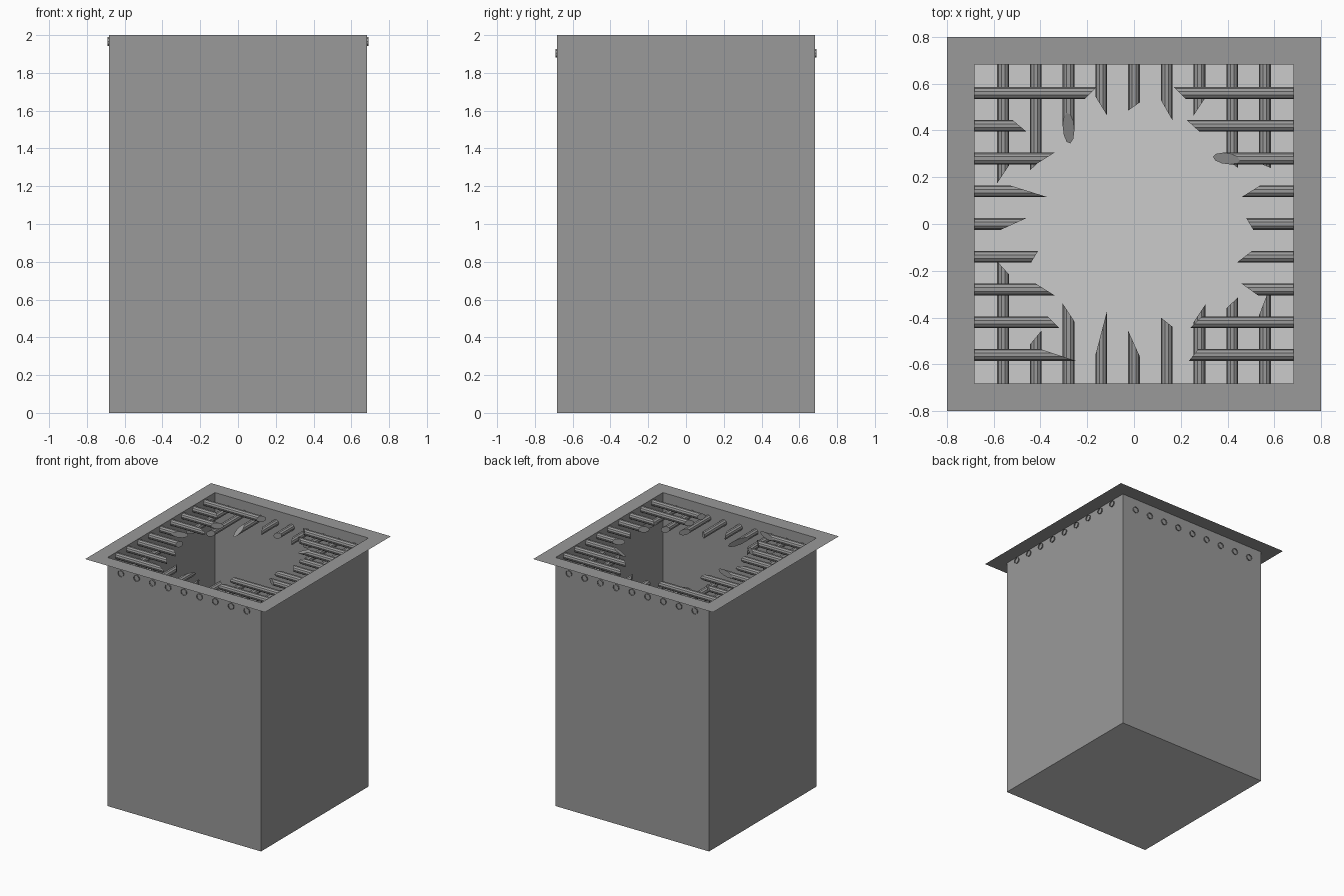
import bpy, bmesh, math

if "Cube" in bpy.data.objects:
    bpy.data.objects.remove(bpy.data.objects["Cube"])

HALF, RIM, TOP = 0.683, 0.8, 2.0      # shaft half width, rim half width, height
BAR_R, BAR_SIDES, OUTER = 0.025, 10, 0.692
PITCH = 0.14

dark = bpy.data.materials.new("dark_metal")
dark.diffuse_color = (0.32, 0.32, 0.32, 1)
dark.use_nodes = True
dark.node_tree.nodes["Principled BSDF"].inputs["Base Color"].default_value = dark.diffuse_color


def finish(name, bm, mat=dark):
    mesh = bpy.data.meshes.new(name)
    bm.to_mesh(mesh)
    bm.free()
    if mat:
        mesh.materials.append(mat)
    ob = bpy.data.objects.new(name, mesh)
    bpy.context.collection.objects.link(ob)
    return ob


def square(bm, half, z):
    return [bm.verts.new((sx * half, sy * half, z))
            for sx, sy in ((-1, -1), (1, -1), (1, 1), (-1, 1))]


# Pale floor of the shaft
bm = bmesh.new()
bm.faces.new(square(bm, HALF, 0)[::-1])
finish("floor", bm, None)

# Dark sheet walls
bm = bmesh.new()
low, high = square(bm, HALF, 0), square(bm, HALF, TOP)
for i in range(4):
    j = (i + 1) % 4
    bm.faces.new((low[i], low[j], high[j], high[i]))
finish("walls", bm)

# Flat rim around the opening
bm = bmesh.new()
inner, outer = square(bm, HALF, TOP), square(bm, RIM, TOP)
for i in range(4):
    j = (i + 1) % 4
    bm.faces.new((outer[i], outer[j], inner[j], inner[i]))
finish("rim", bm)


def broken_bars(name, along_x, side, z, ends):
    """Row of bars from one wall; each ends in a slanted break, wall end open.
    ends: distance from centre at the low edge, the high edge, optional upward slant."""
    bm = bmesh.new()
    for k, (lo, hi, *slant) in enumerate(ends):
        across = (k - 4) * PITCH
        tilt = slant[0] if slant else 0.0
        rings = ([], [])
        for s in range(BAR_SIDES):
            a = math.tau * s / BAR_SIDES
            u, v = math.cos(a), math.sin(a)
            tip = (lo + hi) / 2 + (hi - lo) / 2 * u + tilt * v
            for ring, d in zip(rings, (OUTER, tip)):
                p, q = side * d, across + u * BAR_R
                x, y = (p, q) if along_x else (q, p)
                ring.append(bm.verts.new((x, y, z + v * BAR_R)))
        for s in range(BAR_SIDES):
            t = (s + 1) % BAR_SIDES
            bm.faces.new((rings[0][s], rings[0][t], rings[1][t], rings[1][s]))
        bm.faces.new(rings[1])
    bmesh.ops.recalc_face_normals(bm, faces=bm.faces)
    finish(name, bm)


# Upper layer of bars, running left-right (listed front to back)
broken_bars("left_bars", True, -1, 1.967, [
    (.25, .40), (.32, .37), (.34, .42), (.44, .41), (.57, .46),
    (.37, .53), (.42, .34), (.46, .52), (.21, .16)])
broken_bars("right_bars", True, 1, 1.967, [
    (.235, .275), (.24, .29), (.53, .46), (.44, .505), (.51, .48),
    (.46, .54), (.41, .38, .055), (.28, .225), (.22, .17)])

# Lower layer of bars, running front-back (listed left to right)
broken_bars("front_bars", False, -1, 1.904, [
    (.16, .215), (.515, .455), (.34, .417), (.56, .37), (.456, .567),
    (.40, .44), (.42, .344), (.36, .314), (.39, .26)])
broken_bars("back_bars", False, 1, 1.904, [
    (.175, .25), (.23, .275), (.42, .40, .065), (.545, .464), (.485, .52),
    (.53, .443), (.464, .54), (.275, .24), (.26, .24)])
